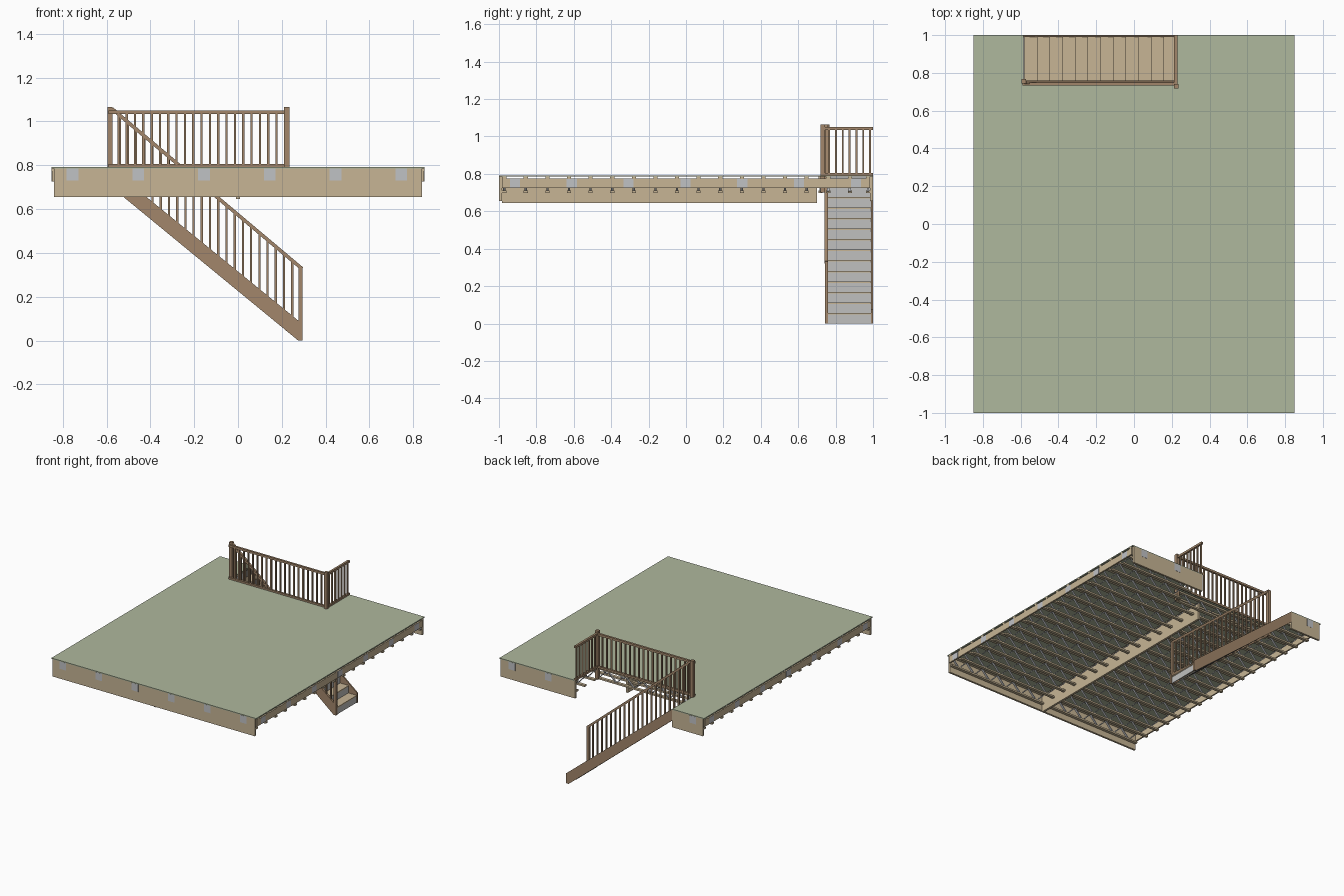
import bpy, bmesh
from mathutils import Vector, Matrix

cube = bpy.data.objects.get("Cube")
if cube:
    bpy.data.objects.remove(cube)


def material(name, rgb):
    m = bpy.data.materials.new(name)
    m.use_nodes = True
    color = (*rgb, 1)
    m.diffuse_color = color
    m.node_tree.nodes["Principled BSDF"].inputs["Base Color"].default_value = color
    return m


GREEN = material("green_flooring", (0.43, 0.48, 0.34))
TAN = material("tan_timber", (0.57, 0.46, 0.30))
BROWN = material("brown_timber", (0.36, 0.24, 0.145))
STEEL = material("grey_steel", (0.53, 0.54, 0.56))
PALE = material("pale_riser", (0.53, 0.53, 0.52))


class Part:
    """Collects boxes, bars and extrusions into one named object."""

    def __init__(self, name, mat):
        self.name, self.mat, self.bm = name, mat, bmesh.new()

    def box(self, x0, x1, y0, y1, z0, z1):
        size = Matrix.Diagonal((x1 - x0, y1 - y0, z1 - z0, 1))
        mid = Matrix.Translation(((x0 + x1) / 2, (y0 + y1) / 2, (z0 + z1) / 2))
        bmesh.ops.create_cube(self.bm, size=1, matrix=mid @ size)

    def bar(self, x0, z0, x1, z1, y, width, thick):
        # sloping bar in the xz plane
        d = Vector((x1 - x0, 0, z1 - z0))
        mid = Matrix.Translation(((x0 + x1) / 2, y, (z0 + z1) / 2))
        turn = d.to_track_quat('X', 'Z').to_matrix().to_4x4()
        size = Matrix.Diagonal((d.length, width, thick, 1))
        bmesh.ops.create_cube(self.bm, size=1, matrix=mid @ turn @ size)

    def extrude(self, points, offset):
        face = self.bm.faces.new([self.bm.verts.new(p) for p in points])
        out = bmesh.ops.extrude_face_region(self.bm, geom=[face])
        moved = [v for v in out["geom"] if isinstance(v, bmesh.types.BMVert)]
        bmesh.ops.translate(self.bm, verts=moved, vec=offset)

    def done(self):
        bmesh.ops.recalc_face_normals(self.bm, faces=self.bm.faces)
        mesh = bpy.data.meshes.new(self.name)
        self.bm.to_mesh(mesh)
        self.bm.free()
        mesh.materials.append(self.mat)
        obj = bpy.data.objects.new(self.name, mesh)
        bpy.context.collection.objects.link(obj)


# Main dimensions
HX, HY, TOP = 0.85, 1.0, 0.792
OX0, OX1, OY = -0.585, 0.22, 0.74       # stair opening
STEPS, RUN, RISE, FOOT = 14, 0.067, 0.0564, 0.29
SLOPE = RISE / RUN

# Floor sheet with the stair opening notched out
floor = Part("floor_deck", GREEN)
outline = [(-HX, -HY), (HX, -HY), (HX, HY), (OX1, HY), (OX1, OY), (OX0, OY), (OX0, HY), (-HX, HY)]
floor.extrude([(x, y, 0.785) for x, y in outline], (0, 0, TOP - 0.785))
floor.done()

# Edge beams at front and back, side rims and centre beam
beams = Part("edge_beams", TAN)
beams.box(-0.84, 0.84, -HY, -0.985, 0.656, 0.785)
beams.box(-0.84, OX0, 0.985, HY, 0.656, 0.785)
beams.box(OX1, 0.84, 0.985, HY, 0.656, 0.785)
for s in (-1, 1):
    beams.box(*sorted((s * 0.838, s * 0.849)), -0.985, 0.985, 0.725, 0.775)
beams.done()

centre = Part("centre_beam", TAN)
centre.box(-0.008, 0.008, -0.985, 0.70, 0.645, 0.775)
centre.done()

# Steel plates on the outer faces
plates = Part("steel_plates", STEEL)
for i in range(6):
    x = -0.755 + 0.3 * i
    plates.box(x - 0.027, x + 0.027, -1.001, -0.999, 0.73, 0.785)
    if not OX0 < x < OX1:
        plates.box(x - 0.027, x + 0.027, 0.999, 1.001, 0.73, 0.785)
for i in range(7):
    y = -0.915 + 0.304 * i
    for s in (-1, 1):
        plates.box(*sorted((s * 0.848, s * 0.850)), y - 0.027, y + 0.027, 0.726, 0.774)
plates.done()

# Open web joists: timber chords with zigzag steel webs
chords = Part("joist_chords", TAN)
webs = Part("joist_webs", STEEL)


def joist(x0, x1, y):
    ends = [x if abs(x) < 0.8 else x * 0.838 / HX for x in (x0, x1)]
    chords.box(x0, x1, y - 0.011, y + 0.011, 0.773, 0.785)
    chords.box(*ends, y - 0.011, y + 0.011, 0.699, 0.711)
    n = max(2, round((ends[1] - ends[0]) / 0.07))
    step = (ends[1] - ends[0]) / n
    for i in range(n):
        a, b = (0.706, 0.778) if i % 2 else (0.778, 0.706)
        webs.bar(ends[0] + i * step, a, ends[0] + (i + 1) * step, b, y, 0.012, 0.006)


for k in range(18):
    y = -0.972 + 0.1155 * k
    if y < 0.71:
        joist(-HX, HX, y)
    else:
        joist(-HX, OX0, min(y, 0.973))
        joist(OX1, HX, min(y, 0.973))
joist(OX0, OX1, 0.72)
chords.done()
webs.done()

# Stair treads and risers
treads = Part("stair_treads", TAN)
risers = Part("stair_risers", PALE)
for i in range(1, STEPS + 1):
    front, z = FOOT - RUN * (i - 1), RISE * i
    if i < STEPS:
        treads.box(front - RUN, front + 0.003, 0.757, 0.992, z - 0.008, z)
    risers.box(front - 0.005, front, 0.757, 0.992, max(0, z - RISE - 0.012), z - 0.008)
treads.done()
risers.done()

# Sloping side boards of the stair
stringers = Part("stair_stringers", BROWN)
rise = SLOPE * (FOOT - OX0)
profile = [(0.295, 0), (0.295, 0.075), (OX0, 0.075 + rise - 0.02), (OX0, rise - 0.03), (0.275, 0)]
for y, w in ((0.742, 0.016), (0.99, 0.010)):
    stringers.extrude([(x, y, z) for x, z in profile], (0, w, 0))
stringers.done()

# Stair handrail, foot post and balusters
rail = Part("stair_handrail", BROWN)
rail.box(0.275, 0.294, 0.742, 0.758, 0, 0.335)
rail.bar(0.292, 0.328, -0.575, 0.328 + SLOPE * 0.867, 0.75, 0.018, 0.016)
rail.done()
stair_bal = Part("stair_balusters", BROWN)
for i in range(1, 23):
    x = 0.285 - 0.0375 * i
    low = 0.07 + SLOPE * (FOOT - x) - 0.02
    stair_bal.box(x - 0.005, x + 0.005, 0.745, 0.755, low, 0.328 + SLOPE * (0.292 - x))
stair_bal.done()

# Landing posts, rails and balusters around the opening
posts = Part("landing_posts", BROWN)
posts.box(-0.596, -0.572, 0.744, 0.768, 0.70, 1.065)
posts.box(0.211, 0.235, 0.718, 0.742, 0.70, 1.065)
posts.done()

rails = Part("landing_rails", BROWN)
for z0, z1 in ((0.79, 0.805), (1.034, 1.05)):
    rails.box(-0.59, 0.225, 0.732, 0.748, z0, z1)
    rails.box(0.213, 0.229, 0.735, HY, z0, z1)
rails.done()

balusters = Part("landing_balusters", BROWN)
for i in range(1, 21):
    x = -0.584 + 0.038 * i
    balusters.box(x - 0.005, x + 0.005, 0.735, 0.745, 0.80, 1.04)
for i in range(7):
    y = 0.765 + 0.0365 * i
    balusters.box(0.216, 0.226, y - 0.005, y + 0.005, 0.80, 1.04)
balusters.done()
